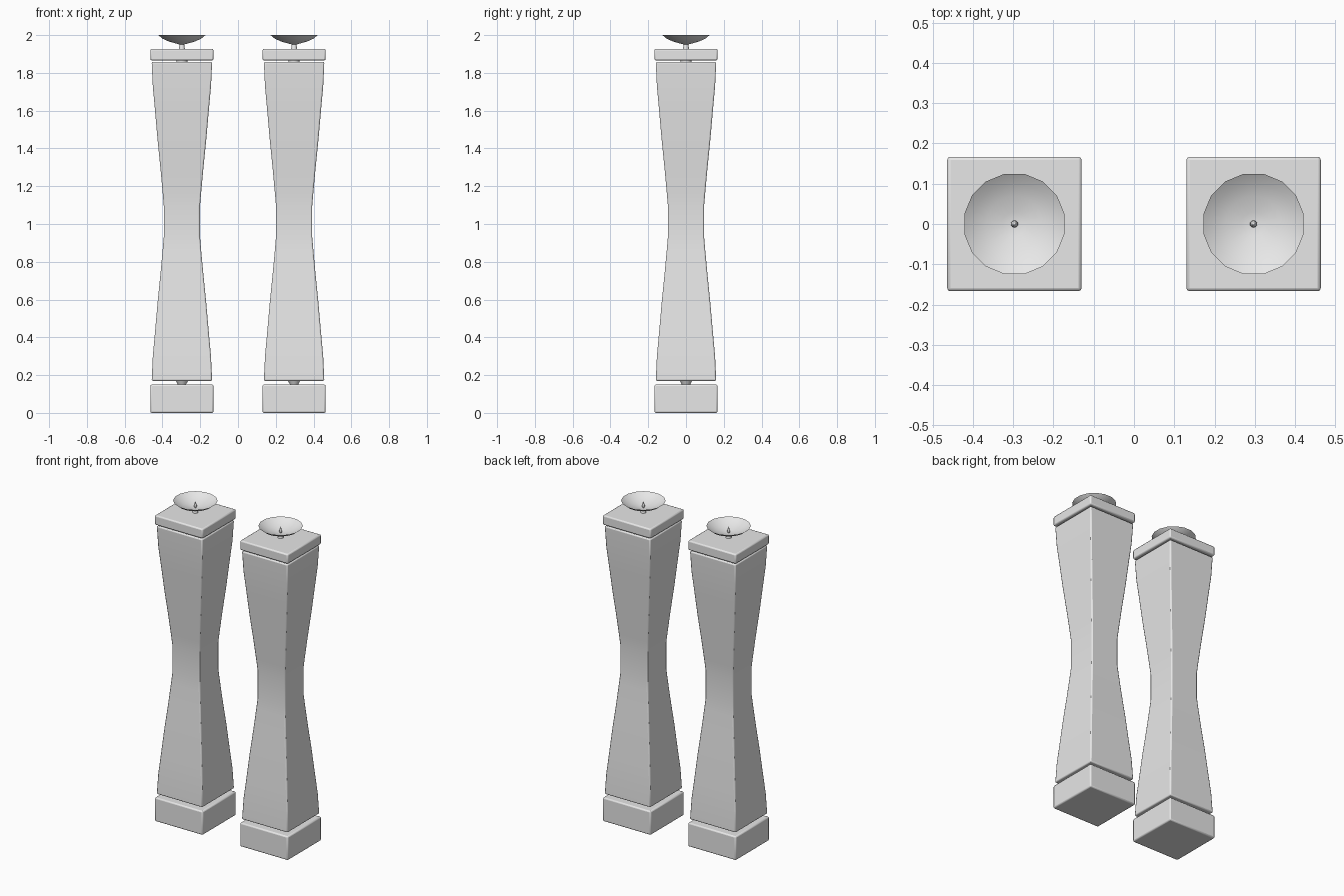
import bpy
import bmesh
import math

cube = bpy.data.objects.get("Cube")
if cube:
    bpy.data.objects.remove(cube, do_unlink=True)

grey = bpy.data.materials.new("plain_grey")
grey.use_nodes = True
grey.diffuse_color = (0.8, 0.8, 0.8, 1)
grey.node_tree.nodes["Principled BSDF"].inputs["Base Color"].default_value = (0.8, 0.8, 0.8, 1)


def loft(name, x, profile, sides, bevel=0.0, smooth=30):
    """Stack regular rings of (radius, height); radius 0 makes a point."""
    bm = bmesh.new()
    rings = []
    for r, z in profile:
        if r == 0:
            rings.append([bm.verts.new((0, 0, z))])
            continue
        turns = [math.tau * (i + 0.5) / sides for i in range(sides)]
        rings.append([bm.verts.new((r * math.cos(a), r * math.sin(a), z)) for a in turns])
    for low, high in zip(rings, rings[1:]):
        for i in range(sides):
            j = (i + 1) % sides
            corners = [low[i % len(low)], low[j % len(low)], high[j % len(high)], high[i % len(high)]]
            bm.faces.new(list(dict.fromkeys(corners)))
    for ring in (rings[0], rings[-1]):
        if len(ring) > 1:
            bm.faces.new(ring)
    bmesh.ops.recalc_face_normals(bm, faces=bm.faces)
    mesh = bpy.data.meshes.new(name)
    bm.to_mesh(mesh)
    bm.free()
    mesh.materials.append(grey)
    obj = bpy.data.objects.new(name, mesh)
    obj.location.x = x
    bpy.context.collection.objects.link(obj)
    if bevel:
        mod = obj.modifiers.new("soft_edges", "BEVEL")
        mod.width = bevel
        mod.segments = 2
        mod.limit_method = "ANGLE"
        mod.angle_limit = math.radians(40)
    bpy.ops.object.select_all(action="DESELECT")
    obj.select_set(True)
    bpy.context.view_layer.objects.active = obj
    bpy.ops.object.shade_smooth_by_angle(angle=math.radians(smooth))
    return obj


def square(profile):
    """Turn half widths into corner radii."""
    return [(w * math.sqrt(2), z) for w, z in profile]


# Lower half of the waisted shaft, mirrored about its middle
MIDDLE = 1.014
half = [(0.16, 0.17), (0.154, 0.30), (0.143, 0.42), (0.129, 0.58),
        (0.113, 0.74), (0.102, 0.86), (0.096, 0.93)]
shaft = half + [(w, 2 * MIDDLE - z) for w, z in reversed(half)]

# Bowl section: underside out to the rim, then back down the inside
bowl = [(0, 1.947), (0.03, 1.955), (0.07, 1.966), (0.104, 1.981), (0.127, 2.0),
        (0.104, 1.984), (0.07, 1.969), (0.03, 1.958), (0, 1.953)]
flame = [(0, 1.953), (0.006, 1.958), (0.009, 1.966), (0.007, 1.976), (0.003, 1.988), (0, 1.997)]

for side, x in (("left", 0.297), ("right", -0.297)):
    loft(side + "_base", x, square([(0.167, 0), (0.167, 0.15)]), 4, 0.008)
    loft(side + "_lower_pin", x, [(0.02, 0.145), (0.034, 0.172)], 16)
    loft(side + "_shaft", x, square(shaft), 4, 0.007)
    loft(side + "_upper_pin", x, [(0.03, 1.85), (0.03, 1.87)], 16)
    loft(side + "_cap", x, square([(0.167, 1.866), (0.167, 1.927)]), 4, 0.008)
    loft(side + "_bowl_stem", x, [(0.018, 1.92), (0.012, 1.95)], 16)
    loft(side + "_bowl", x, bowl, 16, 0, 60)
    loft(side + "_flame", x, flame, 10, 0, 80)
